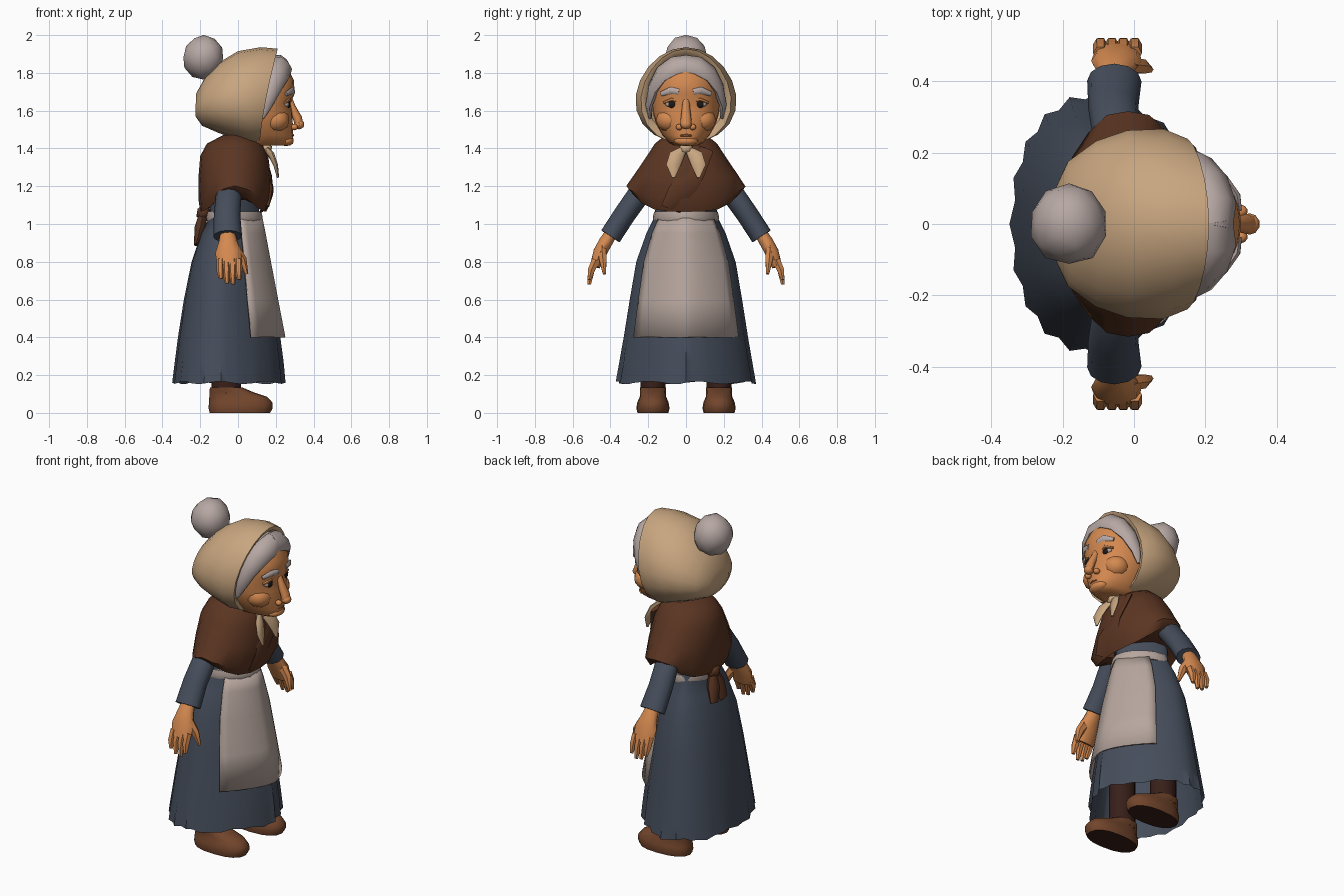
import bpy, bmesh, math, random
from mathutils import Vector, Matrix

random.seed(4)
if "Cube" in bpy.data.objects:
    bpy.data.objects.remove(bpy.data.objects["Cube"])


def material(name, r, g, b):
    m = bpy.data.materials.new(name)
    m.use_nodes = True
    m.diffuse_color = (r, g, b, 1)
    m.node_tree.nodes["Principled BSDF"].inputs["Base Color"].default_value = (r, g, b, 1)
    return m


SKIN = material("skin", .66, .25, .08)
HAIR = material("grey hair", .47, .39, .37)
HOOD = material("tan kerchief", .58, .38, .215)
SHAWL = material("brown wool", .105, .036, .016)
DRESS = material("slate blue cloth", .06, .075, .105)
APRON = material("pale linen", .47, .38, .34)
SHOE = material("leather", .17, .06, .025)
DARK = material("dark brown", .04, .014, .01)
EYE = material("eye black", .012, .009, .008)
LIP = material("lip", .4, .13, .045)


def finish(name, bm, mat, sharp=50):
    """Recalculate normals, smooth with sharp creases, link the object."""
    bmesh.ops.recalc_face_normals(bm, faces=bm.faces)
    for f in bm.faces:
        f.smooth = True
    for e in bm.edges:
        if len(e.link_faces) == 2 and e.calc_face_angle(0) > math.radians(sharp):
            e.smooth = False
    me = bpy.data.meshes.new(name)
    bm.to_mesh(me)
    bm.free()
    me.materials.append(mat)
    ob = bpy.data.objects.new(name, me)
    bpy.context.collection.objects.link(ob)
    return ob


def skin(name, rings, mat, closed=True, cap_start=True, cap_end=True):
    """Bridge a list of equal-length point rings."""
    bm = bmesh.new()
    vs = [[bm.verts.new(p) for p in ring] for ring in rings]
    n = len(vs[0])
    for a, b in zip(vs, vs[1:]):
        for i in range(n if closed else n - 1):
            j = (i + 1) % n
            bm.faces.new((a[i], a[j], b[j], b[i]))
    if cap_start:
        bm.faces.new(vs[0])
    if cap_end:
        bm.faces.new(vs[-1])
    return finish(name, bm, mat)


def power(v, e):
    return math.copysign(abs(v) ** e, v)


def section(z, back, front, half, cx=None, cy=0, n=20, e=(1, 1), dip=0, pleat=0, span=None, grow=0):
    """Horizontal cross-section; depth and roundness differ in front and behind."""
    cx = (back + front) / 2 if cx is None else cx
    pts = []
    for i in range(n):
        a = math.tau * i / n if span is None else span * (2 * i / (n - 1) - 1)
        c, s = math.cos(a), math.sin(a)
        k = 1 + pleat * math.cos(a * n / 2)
        depth = (front - cx if c > 0 else cx - back) + grow
        ex = e[0] if c > 0 else e[1]
        pts.append((cx + depth * power(c, ex) * k, cy + (half + grow) * power(s, ex) * k,
                    z - dip * (1 - s ** 4) + pleat * .3 * math.sin(a * 7)))
    return pts


def sweep(name, pts, sizes, mat, n=8, wide=(1, 0, 0)):
    """Tube through points; each size is (half width along 'wide', half thickness)."""
    P = [Vector(p) for p in pts]
    rings = []
    for i, p in enumerate(P):
        t = (P[min(i + 1, len(P) - 1)] - P[max(i - 1, 0)]).normalized()
        u = Vector(wide)
        u = (u - t * u.dot(t)).normalized()
        v = t.cross(u)
        w, h = sizes[i]
        rings.append([p + u * w * math.cos(math.tau * k / n) + v * h * math.sin(math.tau * k / n)
                      for k in range(n)])
    return skin(name, rings, mat)


def blob(name, centre, radii, mat, detail=2, jitter=0):
    bm = bmesh.new()
    bmesh.ops.create_icosphere(bm, subdivisions=detail, radius=1)
    for v in bm.verts:
        v.co *= 1 + random.uniform(-jitter, jitter)
    bm.transform(Matrix.Translation(centre) @ Matrix.Diagonal((*radii, 1)))
    return finish(name, bm, mat)


# Dress: bodice and pleated open skirt
GOWN = [(1.3, -.14, .1, .14), (1.12, -.15, .11, .16), (1.04, -.15, .11, .165), (.95, -.195, .125, .21),
        (.8, -.245, .15, .262), (.6, -.285, .185, .295), (.4, -.315, .22, .325),
        (.27, -.33, .235, .345), (.16, -.342, .243, .362)]
PLEATS = (0, 0, 0, 0, .004, .008, .013, .02, .026)
ROUND = (1.28, .9)
skin("dress", [section(*g, cx=-.09, n=40, e=ROUND, pleat=p) for g, p in zip(GOWN, PLEATS)],
     DRESS, cap_end=False)

# Apron wraps the front of the skirt, with a band round the waist
rings = [section(*g, cx=-.09, n=15, e=ROUND, span=math.radians(56), grow=.013 + .015 * i / 5,
                 pleat=.004 * i / 5) for i, g in enumerate(GOWN[2:7])]
apron = skin("apron", rings, APRON, closed=False, cap_start=False, cap_end=False)
mod = apron.modifiers.new("thickness", 'SOLIDIFY')
mod.thickness, mod.offset = .01, 0
skin("apron_band", [section(z, -.155, .115, .16, cx=-.07, e=(1.1, 1), grow=g)
                    for z, g in ((1.015, .01), (1.035, .016), (1.065, .008))], APRON)

# Shawl, with its crossed front fold and the knot at the back
skin("shawl", [section(1.14, -.13, .1, .2, dip=.02), section(1.165, -.2, .15, .285, dip=.1),
               section(1.2, -.208, .175, .318, dip=.07, pleat=.008), section(1.27, -.21, .175, .268, dip=.03),
               section(1.36, -.2, .16, .207), section(1.425, -.165, .13, .165),
               section(1.47, -.08, .06, .11)], SHAWL)
sweep("shawl_fold", [(.12, .1, 1.4), (.16, .04, 1.27), (.172, -.03, 1.16), (.14, -.08, 1.08)],
      [(.05, .012), (.06, .014), (.07, .014), (.06, .01)], SHAWL, wide=(0, 1, .5))
blob("shawl_knot", (-.185, 0, 1.06), (.04, .05, .045), SHAWL, 1)
for s, side in ((1, "left"), (-1, "right")):
    sweep("shawl_tail_" + side, [(-.18, 0, 1.07), (-.2, .025 * s, .98), (-.222, .045 * s, .89)],
          [(.022, .02), (.045, .03), (.035, .012)], SHAWL, wide=(0, 1, 0))

# Neck and face
skin("neck", [section(z, -.05, .11, .085, n=12) for z in (1.36, 1.5)], SKIN)
FACE = [(1.415, .16, .275, .06), (1.43, .1, .292, .09), (1.47, .05, .292, .125), (1.53, .03, .29, .158),
        (1.59, .02, .288, .176), (1.64, .02, .28, .176), (1.69, .02, .3, .178),
        (1.76, .02, .296, .168), (1.815, .04, .27, .13)]
skin("face", [section(*f, cx=.1, n=24, e=(.92, .92)) for f in FACE], SKIN)
sweep("nose_bridge", [(.262, 0, 1.68), (.285, 0, 1.62), (.315, 0, 1.56), (.325, 0, 1.52)],
      [(.016, .018), (.021, .02), (.028, .024), (.03, .022)], SKIN, wide=(0, 1, 0))
blob("nose_tip", (.323, 0, 1.527), (.029, .03, .026), SKIN)
blob("chin", (.255, 0, 1.44), (.042, .065, .028), SKIN)
sweep("mouth", [(.262, -.052, 1.457), (.286, -.025, 1.468), (.291, 0, 1.47), (.286, .025, 1.468),
                (.262, .052, 1.457)],
      [(.003, .004), (.006, .006), (.007, .006), (.006, .006), (.003, .004)], LIP, n=6, wide=(0, 0, 1))

for s, side in ((1, "left"), (-1, "right")):
    # Facial features
    blob("nostril_" + side, (.298, .036 * s, 1.513), (.02, .018, .017), SKIN)
    blob("cheek_" + side, (.2, .085 * s, 1.55), (.074, .075, .065), SKIN)
    blob("eye_white_" + side, (.255, .079 * s, 1.634), (.017, .031, .017), APRON)
    blob("iris_" + side, (.266, .074 * s, 1.633), (.011, .022, .02), EYE)
    sweep("eyelid_" + side, [(.268, .04 * s, 1.65), (.272, .075 * s, 1.66), (.25, .118 * s, 1.642)],
          [(.007, .008), (.01, .01), (.007, .008)], SKIN, n=6, wide=(0, 0, 1))
    sweep("eyebrow_" + side, [(.295, .038 * s, 1.7), (.289, .08 * s, 1.708), (.255, .132 * s, 1.688)],
          [(.015, .008), (.019, .01), (.012, .007)], HAIR, n=6, wide=(0, 0, 1))
    # Parted hair swept to the temples
    sweep("hair_" + side, [(.235, -.012 * s, 1.852), (.238, .06 * s, 1.838), (.215, .125 * s, 1.795),
                           (.18, .172 * s, 1.72), (.145, .195 * s, 1.63), (.125, .19 * s, 1.56)],
          [(.055, .03), (.062, .036), (.06, .034), (.05, .028), (.036, .02), (.012, .008)],
          HAIR, wide=(-.8, 0, 1))
blob("hair_cap", (.085, 0, 1.715), (.195, .2, .195), HAIR)
blob("hair_bun", (-.182, 0, 1.882), (.111, .114, .118), HAIR, 2, .035)

# Kerchief: arches running from the turned-in rim to the back of the head
HOODS = [(.16, 1.885, .1, 1.46, .2), (.2, 1.905, .115, 1.435, .22), (.21, 1.928, .115, 1.42, .238),
         (.12, 1.936, .06, 1.425, .266), (0, 1.915, -.03, 1.455, .262), (-.1, 1.855, -.11, 1.485, .232),
         (-.175, 1.775, -.19, 1.52, .175), (-.222, 1.69, -.225, 1.57, .09)]
rings = []
for xt, zt, xb, zb, half in HOODS:
    ring = []
    for i in range(20):
        c, s = math.cos(math.tau * i / 20), math.sin(math.tau * i / 20)
        k = (1 + c) / 2
        ring.append((xb + (xt - xb) * k ** 1.4, half * s * (1 - .12 * c), zb + (zt - zb) * k))
    rings.append(ring)
skin("kerchief", rings, HOOD, cap_start=False)
blob("kerchief_knot", (.15, 0, 1.398), (.035, .04, .03), HOOD, 1)

for s, side in ((1, "left"), (-1, "right")):
    sweep("kerchief_tail_" + side, [(.15, .01 * s, 1.4), (.18, .05 * s, 1.36), (.2, .068 * s, 1.31),
                                    (.212, .066 * s, 1.245)],
          [(.016, .014), (.04, .016), (.038, .012), (.008, .006)], HOOD, wide=(0, 1, .5 * s))
    # Sleeve and hand
    sweep("sleeve_" + side, [(-.045, .17 * s, 1.22), (-.05, .258 * s, 1.145), (-.058, .325 * s, 1.05),
                             (-.055, .4 * s, .935)],
          [(.05, .04), (.068, .06), (.07, .058), (.076, .058)], DRESS, n=12)
    sweep("hand_" + side, [(-.055, .39 * s, .96), (-.053, .425 * s, .905), (-.05, .455 * s, .85),
                           (-.046, .482 * s, .775)],
          [(.038, .034), (.05, .038), (.07, .038), (.064, .028)], SKIN, n=10)
    for k, drop in enumerate((.03, .005, 0, .025)):
        x = -.094 + .032 * k
        sweep(f"finger_{k + 1}_{side}", [(x, .477 * s, .81), (x, .502 * s, .755), (x + .004, .512 * s, .68 + drop)],
              [(.02, .024), (.021, .021), (.011, .01)], SKIN, n=6)
    sweep("thumb_" + side, [(-.02, .445 * s, .87), (.022, .44 * s, .81), (.045, .432 * s, .735)],
          [(.03, .026), (.025, .022), (.01, .009)], SKIN, n=6)
    # Stocking and shoe, dark on the sole
    y = .175 * s
    skin("stocking_" + side, [section(z, -.14, .015, .066, cy=y, n=12) for z in (.1, .2, .5)], DARK)
    SHOES = [(0, -.15, .17, .082), (.025, -.156, .184, .088), (.055, -.154, .182, .083),
             (.085, -.152, .155, .07), (.11, -.152, .08, .068), (.135, -.148, .022, .07)]
    shoe = skin("shoe_" + side, [section(*r, cx=.02 if r[0] < .1 else None, cy=y, n=16, e=(.85, .85))
                                 for r in SHOES], SHOE)
    shoe.data.materials.append(DARK)
    for f in shoe.data.polygons:
        if f.normal.z < -.8:
            f.material_index = 1
